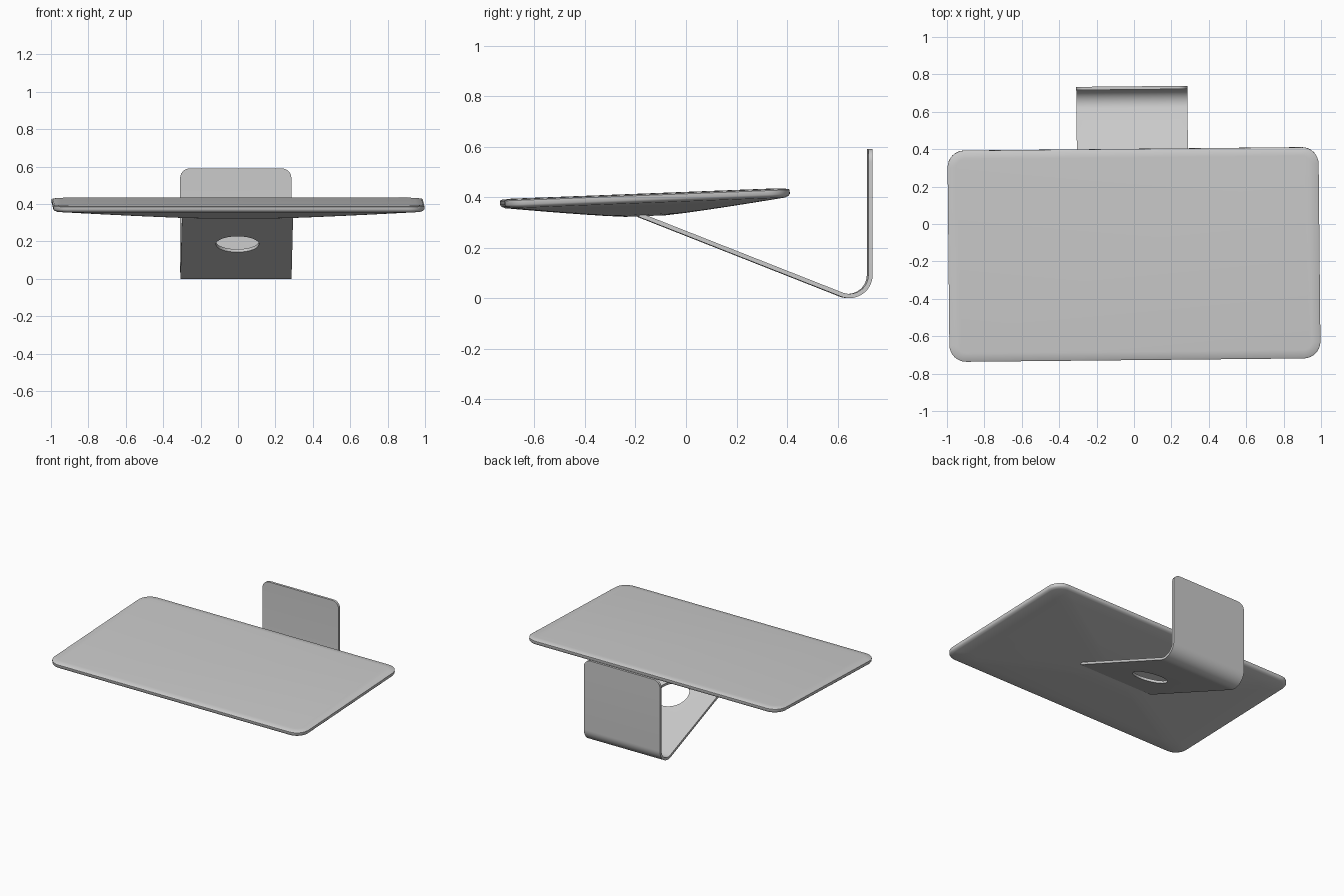
import bpy
import bmesh
from math import sin, cos, pi, radians
from mathutils import Matrix, Vector

old = bpy.data.objects.get("Cube")
if old:
    bpy.data.objects.remove(old)

GREY = (0.6, 0.6, 0.6, 1)
grey = bpy.data.materials.new("grey")
grey.use_nodes = True
grey.diffuse_color = GREY
grey.node_tree.nodes["Principled BSDF"].inputs["Base Color"].default_value = GREY

# The whole model is turned slightly about the screen centre
PIVOT = Vector((0, -0.162, 0))
TURN = Matrix.Translation(PIVOT) @ Matrix.Rotation(0.01, 4, 'Z') @ Matrix.Translation(-PIVOT)


def finish(bm, name, matrix):
    bmesh.ops.recalc_face_normals(bm, faces=bm.faces)
    bm.transform(matrix)
    mesh = bpy.data.meshes.new(name)
    bm.to_mesh(mesh)
    bm.free()
    mesh.materials.append(grey)
    obj = bpy.data.objects.new(name, mesh)
    bpy.context.collection.objects.link(obj)
    return obj


def smooth(obj, angle):
    bpy.ops.object.select_all(action='DESELECT')
    obj.select_set(True)
    bpy.context.view_layer.objects.active = obj
    bpy.ops.object.shade_smooth_by_angle(angle=radians(angle))


def rounded_ring(bm, hx, hy, r, z, steps=8):
    ring = []
    for q, (sx, sy) in enumerate(((1, 1), (-1, 1), (-1, -1), (1, -1))):
        for i in range(steps + 1):
            a = (q + i / steps) * pi / 2
            ring.append(bm.verts.new((sx * (hx - r) + r * cos(a),
                                      sy * (hy - r) + r * sin(a), z)))
    return ring


# Screen: rounded slab with a shallow swollen back underneath
HX, HY = 0.992, 0.565
bm = bmesh.new()
rings = []
for i in range(7):
    t = i / 6
    depth = -0.052 * (1 - t ** 1.15)
    rings.append(rounded_ring(bm, 0.2 + (HX - 0.22) * t, 0.08 + (HY - 0.1) * t,
                              0.07 + 0.01 * t, depth))
for inset, z in ((0.006, 0.006), (0, 0.014), (0, 0.03), (0.006, 0.034), (0.045, 0.037)):
    rings.append(rounded_ring(bm, HX - inset, HY - inset, 0.09 - inset, z))
for low, high in zip(rings, rings[1:]):
    for i in range(len(low)):
        j = (i + 1) % len(low)
        bm.faces.new((low[i], low[j], high[j], high[i]))
bm.faces.new(rings[0])
bm.faces.new(rings[-1])
tilt = Matrix.Translation((0, -0.162, 0.377)) @ Matrix.Rotation(0.039, 4, 'X')
smooth(finish(bm, "screen", TURN @ tilt), 50)

# Stand: one bent strip, sloping down from the screen, round a bend and up
WIDTH, THICK, BEND, TOP = 0.594, 0.017, 0.092, 0.59
BY = 0.736 - BEND
SLOPE = radians(21.5)
start = -pi / 2 - SLOPE


def strip_side(r):
    # One side of the strip, at radius r from the centre of the bend
    arc = [(BY + r * cos(start * (1 - i / 14)), BEND + r * sin(start * (1 - i / 14)))
           for i in range(15)]
    y, z = arc[0]
    run = 0.86
    return [(y - run * cos(SLOPE), z + run * sin(SLOPE))] + arc + [(BY + r, TOP)]


outer, inner = strip_side(BEND), strip_side(BEND - THICK)
bm = bmesh.new()
face = bm.faces.new([bm.verts.new((-WIDTH / 2, y, z)) for y, z in outer + inner[::-1]])
new = bmesh.ops.extrude_face_region(bm, geom=[face])["geom"]
bmesh.ops.translate(bm, vec=(WIDTH, 0, 0), verts=[v for v in new if isinstance(v, bmesh.types.BMVert)])
corners = [e for e in bm.edges if all(abs(v.co.z - TOP) < 1e-4 for v in e.verts)
           and abs(e.verts[0].co.x - e.verts[1].co.x) < 1e-4]
bmesh.ops.bevel(bm, geom=corners, offset=0.05, segments=8, profile=0.5, affect='EDGES')
place = TURN @ Matrix.Translation((-0.003, 0, 0))
stand = finish(bm, "stand", place)

# Round cable hole through the sloping part
bm = bmesh.new()
bmesh.ops.create_cone(bm, cap_ends=True, segments=48, radius1=0.115, radius2=0.115, depth=0.1)
aim = Matrix.Translation((0.003, 0.16, 0.195)) @ Matrix.Rotation(-SLOPE, 4, 'X')
cutter = finish(bm, "hole_cutter", place @ aim)
cutter.hide_render = True
cut = stand.modifiers.new("cable_hole", 'BOOLEAN')
cut.operation = 'DIFFERENCE'
cut.solver = 'EXACT'
cut.object = cutter
bpy.context.view_layer.objects.active = stand
bpy.ops.object.modifier_apply(modifier=cut.name)
bpy.data.objects.remove(cutter)
smooth(stand, 30)
